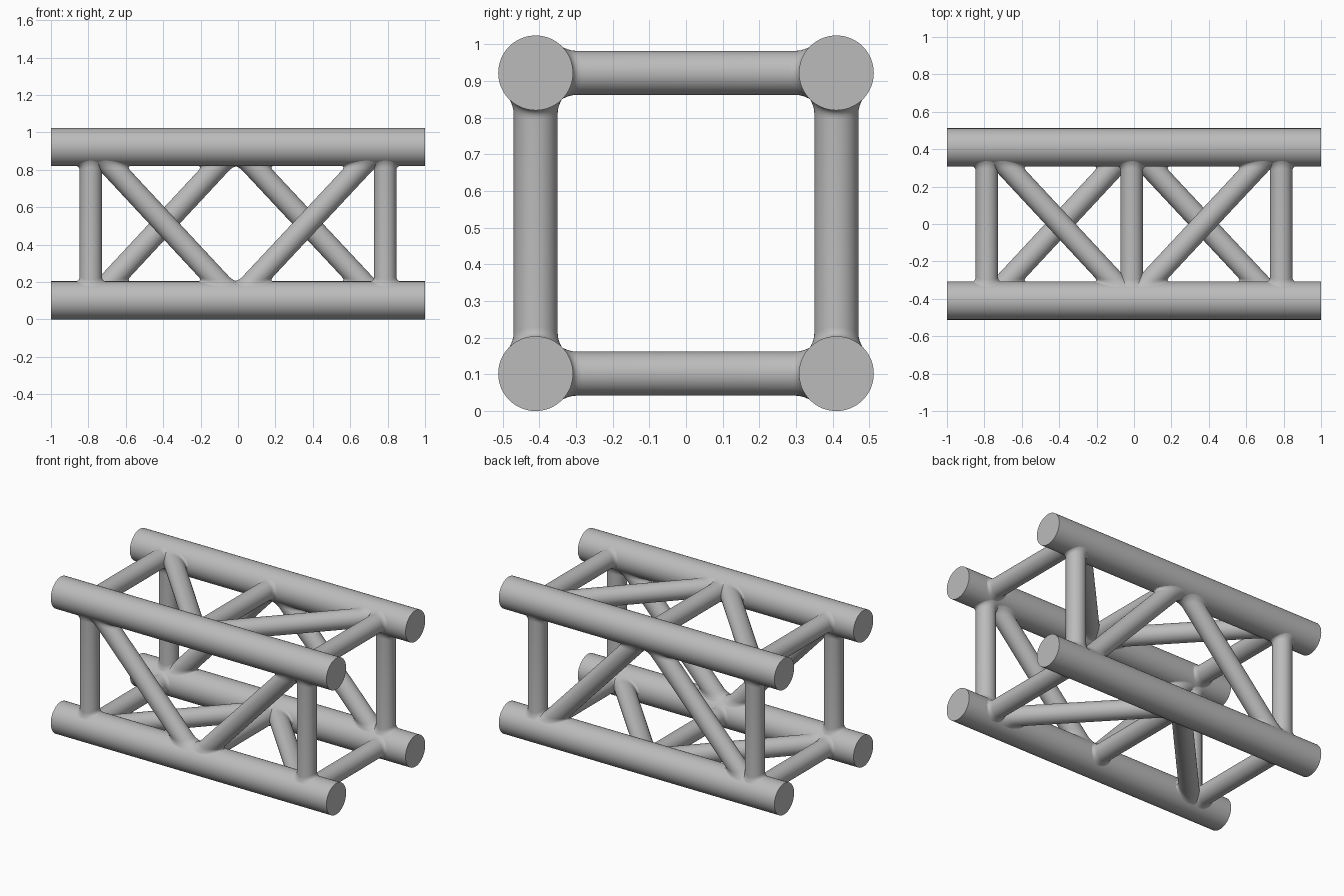
import bpy, bmesh, math
from mathutils import Vector

if "Cube" in bpy.data.objects:
    bpy.data.objects.remove(bpy.data.objects["Cube"], do_unlink=True)

CHORD_R, BRACE_R, WELD = 0.102, 0.06, 0.025
HALF, MID_Z = 0.41, 0.512
POST_X, CENTRE_X, DIAG_L, DIAG_R = 0.787, -0.012, -0.775, 0.755

metal = bpy.data.materials.new("grey metal")
metal.use_nodes = True
grey = (0.5, 0.5, 0.5, 1)
metal.diffuse_color = grey
metal.node_tree.nodes["Principled BSDF"].inputs["Base Color"].default_value = grey


def finish(name, bm):
    bmesh.ops.recalc_face_normals(bm, faces=bm.faces)
    mesh = bpy.data.meshes.new(name)
    bm.to_mesh(mesh)
    bm.free()
    mesh.materials.append(metal)
    obj = bpy.data.objects.new(name, mesh)
    bpy.context.collection.objects.link(obj)
    bpy.ops.object.select_all(action='DESELECT')
    obj.select_set(True)
    bpy.context.view_layer.objects.active = obj
    bpy.ops.object.shade_smooth_by_angle(angle=math.radians(40))


def joint(x, side_y, side_z):
    return Vector((x, side_y * HALF, MID_Z + side_z * HALF))


def chord(name, side_y, side_z):
    bm = bmesh.new()
    bmesh.ops.create_cone(bm, cap_ends=True, segments=64, radius1=CHORD_R,
                          radius2=CHORD_R, depth=2)
    bmesh.ops.rotate(bm, verts=bm.verts, matrix=Vector((0, 0, 1)).rotation_difference(
        Vector((1, 0, 0))).to_matrix())
    bmesh.ops.translate(bm, verts=bm.verts, vec=joint(0, side_y, side_z))
    finish(name, bm)


def meet(start, axis, out, radius, chord_r):
    """Point where a line along the brace leaves a chord of the given radius."""
    p, d = (out * radius).yz, axis.yz
    a, b, c = d.dot(d), p.dot(d), p.dot(p) - chord_r ** 2
    return start + out * radius + axis * ((-b + math.sqrt(b * b - a * c)) / a)


def weld_curve(start, axis, out, steps=5):
    """Curved weld from the chord surface onto the side of the brace."""
    foot = meet(start, axis, out, BRACE_R + WELD, CHORD_R - 0.002)
    corner = meet(start, axis, out, BRACE_R, CHORD_R)
    tip = meet(start, axis, out, BRACE_R, CHORD_R + WELD)
    for i in range(steps + 1):
        t = i / steps
        yield foot * (1 - t) ** 2 + corner * 2 * t * (1 - t) + tip * t * t


def brace(name, a, b, sides=40):
    bm = bmesh.new()
    axis = (b - a).normalized()
    u = axis.orthogonal().normalized()
    v = axis.cross(u)
    lines = []
    for i in range(sides):
        ang = math.tau * i / sides
        out = u * math.cos(ang) + v * math.sin(ang)
        points = list(weld_curve(a, axis, out)) + list(weld_curve(b, -axis, out))[::-1]
        lines.append([bm.verts.new(p) for p in points])
    for i, line in enumerate(lines):
        nxt = lines[(i + 1) % sides]
        for j in range(len(line) - 1):
            bm.faces.new((line[j], nxt[j], nxt[j + 1], line[j + 1]))
    finish(name, bm)


# Four long chords
for y, depth in ((-1, "front"), (1, "back")):
    for z, level in ((-1, "bottom"), (1, "top")):
        chord(f"{level}_{depth}_chord", y, z)

# Each side: the corner holding the diagonal apex, then the opposite corner
sides = {
    "front": ((-1, -1), (-1, 1)),
    "back": ((1, 1), (1, -1)),
    "top": ((-1, 1), (1, 1)),
    "bottom": ((1, -1), (-1, -1)),
}
for face, (apex, far) in sides.items():
    for x, end, hand in ((-POST_X, DIAG_L, "right"), (POST_X, DIAG_R, "left")):
        brace(f"{face}_{hand}_post", joint(x, *apex), joint(x, *far))
        brace(f"{face}_{hand}_diagonal", joint(CENTRE_X, *apex), joint(end, *far))
    # Middle crossbars on the top and bottom only
    if face in ("top", "bottom"):
        brace(f"{face}_middle_post", joint(CENTRE_X, *apex), joint(CENTRE_X, *far))
